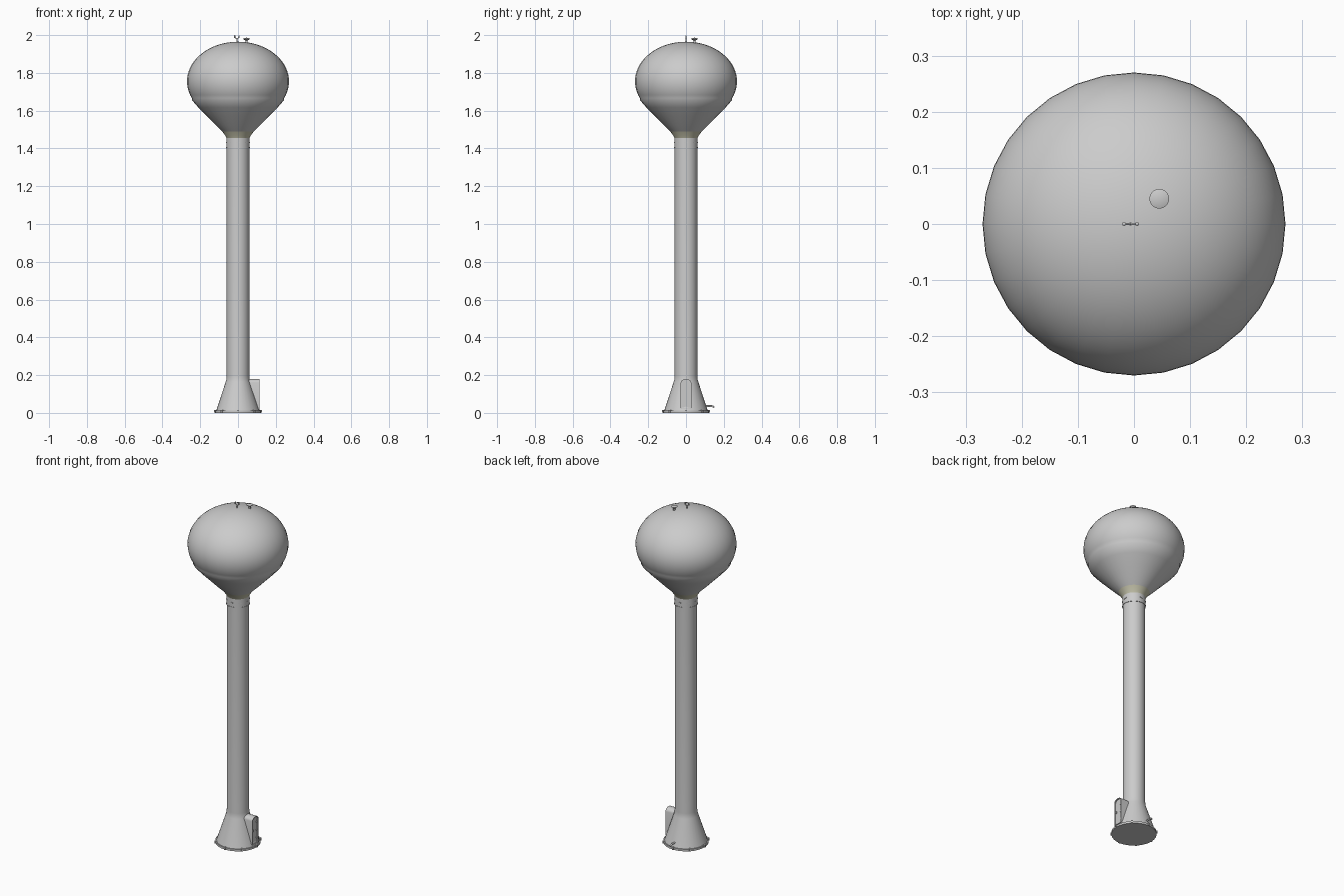
import bpy, bmesh, math
from mathutils import Vector

if "Cube" in bpy.data.objects:
    bpy.data.objects.remove(bpy.data.objects["Cube"])


def mat(name, c):
    m = bpy.data.materials.new(name)
    m.diffuse_color = (*c, 1)
    m.use_nodes = True
    m.node_tree.nodes["Principled BSDF"].inputs["Base Color"].default_value = m.diffuse_color
    return m


GREY = mat("light grey paint", (0.6, 0.6, 0.6))
BAND = mat("pale yellow band", (0.56, 0.55, 0.41))


def finish(name, bm, m, angle=35):
    bmesh.ops.recalc_face_normals(bm, faces=bm.faces)
    me = bpy.data.meshes.new(name)
    bm.to_mesh(me)
    bm.free()
    ob = bpy.data.objects.new(name, me)
    bpy.context.collection.objects.link(ob)
    me.materials.append(m)
    bpy.ops.object.select_all(action='DESELECT')
    ob.select_set(True)
    bpy.context.view_layer.objects.active = ob
    bpy.ops.object.shade_smooth_by_angle(angle=math.radians(angle))
    return ob


def lathe(name, prof, m, n=32, at=(0, 0)):
    """Spin (radius, z) points into a closed solid."""
    bm = bmesh.new()
    rings = []
    for r, z in prof:
        if r < 1e-6:
            rings.append([bm.verts.new((at[0], at[1], z))])
        else:
            rings.append([bm.verts.new((at[0] + r * math.cos(2 * math.pi * i / n),
                                        at[1] + r * math.sin(2 * math.pi * i / n), z)) for i in range(n)])
    for a, b in zip(rings, rings[1:]):
        for i in range(n):
            j = (i + 1) % n
            if len(b) == 1:
                bm.faces.new((a[i], a[j], b[0]))
            else:
                bm.faces.new((a[i], a[j], b[j], b[i]))
    for ring in (rings[0], rings[-1]):
        if len(ring) > 1:
            bm.faces.new(ring)
    return finish(name, bm, m)


def box(name, size, loc, m, rot=0):
    bm = bmesh.new()
    bmesh.ops.create_cube(bm, size=1)
    bmesh.ops.scale(bm, vec=size, verts=bm.verts)
    ob = finish(name, bm, m)
    ob.location = loc
    ob.rotation_euler.z = rot
    return ob


def tube(name, pts, r, m, n=8):
    """Round pipe along a polyline."""
    cu = bpy.data.curves.new(name, 'CURVE')
    cu.dimensions = '3D'
    cu.bevel_depth = r
    cu.bevel_resolution = n // 4
    cu.use_fill_caps = True
    sp = cu.splines.new('POLY')
    sp.points.add(len(pts) - 1)
    for p, c in zip(sp.points, pts):
        p.co = (*c, 1)
    ob = bpy.data.objects.new(name, cu)
    bpy.context.collection.objects.link(ob)
    cu.materials.append(m)
    return ob


# tank: straight cone below, ellipsoid above
tank = [(0.083, 1.49), (0.12, 1.525), (0.165, 1.571), (0.21, 1.617), (0.243, 1.655)]
for i in range(-5, 19):
    t = math.radians(5 * i)
    if i < 18:
        tank.append((0.27 * math.cos(t), 1.755 + 0.21 * math.sin(t)))
tank.append((0, 1.965))
lathe("tank", tank, GREY)
lathe("tank_neck_band", [(0.061, 1.455), (0.067, 1.467), (0.083, 1.49)], BAND)

# column with flared foot, collar and base plate
lathe("column", [(0.115, 0.012), (0.065, 0.165), (0.0615, 0.178), (0.06, 0.195), (0.06, 1.457)], GREY)
lathe("collar", [(0.0615, 1.408), (0.0615, 1.456)], GREY)
lathe("collar_flange", [(0.063, 1.402), (0.063, 1.408)], GREY)
lathe("base_plate", [(0.121, 0), (0.121, 0.012)], GREY)

# small plates round the collar and anchor lugs round the base
for k in range(8):
    a = k * math.pi / 4
    c, s = math.cos(a), math.sin(a)
    box(f"collar_plate_{k}", (0.003, 0.018, 0.005), (0.0615 * c, 0.0615 * s, 1.432), GREY, a)
    box(f"anchor_lug_{k}", (0.014, 0.009, 0.014), (0.119 * c, 0.119 * s, 0.008), GREY, a)

# arched doorway on the right side, with a recessed door
bm = bmesh.new()
outline = [(-0.028, 0.02), (0.028, 0.02)]
for i in range(9):
    t = math.pi * i / 8
    outline.append((0.028 * math.cos(t), 0.16 + 0.02 * math.sin(t)))
back = [bm.verts.new((0.045, y, z)) for y, z in outline]
front = [bm.verts.new((0.114, y, z)) for y, z in outline]
n = len(outline)
for i in range(n):
    bm.faces.new((back[i], back[(i + 1) % n], front[(i + 1) % n], front[i]))
bm.faces.new(back)
face = bm.faces.new(front)
bmesh.ops.recalc_face_normals(bm, faces=bm.faces)
bmesh.ops.inset_region(bm, faces=[face], thickness=0.005)
door = bmesh.ops.extrude_face_region(bm, geom=[face])
new = [v for v in door["geom"] if isinstance(v, bmesh.types.BMVert)]
bmesh.ops.translate(bm, vec=Vector((-0.006, 0, 0)), verts=new)
if face.is_valid:
    bmesh.ops.delete(bm, geom=[face], context='FACES_ONLY')
finish("doorway", bm, GREY)
for z in (0.05, 0.095, 0.14):
    box("door_hinge", (0.005, 0.007, 0.009), (0.109, 0.019, z), GREY)
box("door_handle", (0.008, 0.004, 0.012), (0.111, -0.016, 0.1), GREY)

# overflow pipe at the back
tube("overflow_pipe", [(0, 0.09, 0.036), (0, 0.135, 0.036), (0, 0.143, 0.034), (0, 0.148, 0.028)], 0.005, GREY)

# roof vent
lathe("roof_vent", [(0.006, 1.95), (0.006, 1.971), (0.0175, 1.979), (0.0175, 1.981), (0, 1.987)],
      GREY, 20, (0.045, 0.045))

# twin warning lights on a forked mast
cx = -0.006
tube("light_mast", [(cx, 0, 1.955), (cx, 0, 1.98)], 0.003, GREY)
for s in (-1, 1):
    tube("light_arm", [(cx, 0, 1.979), (cx + s * 0.0115, 0, 1.988)], 0.0022, GREY)
    lathe("warning_light", [(0.0035, 1.986), (0.0035, 1.997), (0, 2.0)], GREY, 12, (cx + s * 0.0115, 0))
